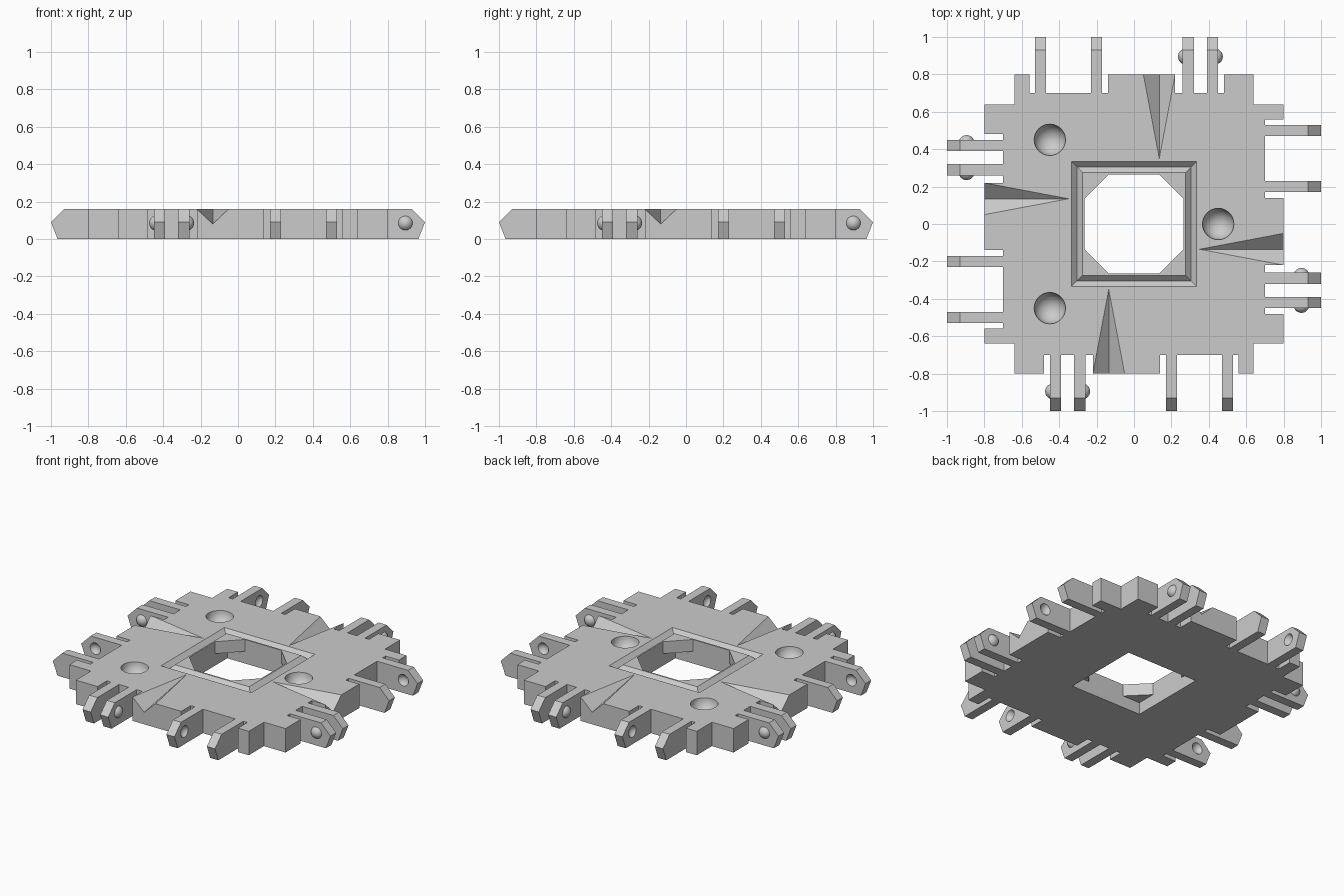
import bpy, bmesh
from math import pi
from mathutils import Matrix, Vector

if "Cube" in bpy.data.objects:
    bpy.data.objects.remove(bpy.data.objects["Cube"])

TOP, MID = 0.16, 0.08        # plate thickness and half height
HOLE, ARM_W = 0.265, 0.06    # half width of the opening, arm thickness

grey = bpy.data.materials.new("light_grey")
grey.use_nodes = True
colour = (0.6, 0.6, 0.6, 1)
grey.diffuse_color = colour
grey.node_tree.nodes["Principled BSDF"].inputs["Base Color"].default_value = colour


def add(name, bm):
    bmesh.ops.recalc_face_normals(bm, faces=bm.faces)
    mesh = bpy.data.meshes.new(name)
    bm.to_mesh(mesh)
    bm.free()
    mesh.materials.append(grey)
    obj = bpy.data.objects.new(name, mesh)
    bpy.context.collection.objects.link(obj)
    return obj


def prism(name, points, direction):
    """Extrude a closed 3D outline along a direction."""
    bm = bmesh.new()
    face = bm.faces.new([bm.verts.new(p) for p in points])
    out = bmesh.ops.extrude_face_region(bm, geom=[face])
    moved = [v for v in out["geom"] if isinstance(v, bmesh.types.BMVert)]
    bmesh.ops.translate(bm, verts=moved, vec=direction)
    return add(name, bm)


def hull(name, points):
    bm = bmesh.new()
    for p in points:
        bm.verts.new(p)
    bmesh.ops.convex_hull(bm, input=bm.verts)
    return add(name, bm)


def ball(name, radius, centre):
    bm = bmesh.new()
    bmesh.ops.create_uvsphere(bm, u_segments=32, v_segments=16, radius=radius,
                              matrix=Matrix.Translation(centre))
    return add(name, bm)


def activate(obj):
    bpy.ops.object.select_all(action='DESELECT')
    obj.select_set(True)
    bpy.context.view_layer.objects.active = obj


def cut(obj, cutter):
    cutter.hide_render = True
    mod = obj.modifiers.new("cut", 'BOOLEAN')
    mod.operation, mod.solver, mod.object = 'DIFFERENCE', 'EXACT', cutter
    activate(obj)
    bpy.ops.object.modifier_apply(modifier=mod.name)
    bpy.data.objects.remove(cutter)


def smooth(obj):
    activate(obj)
    bpy.ops.object.shade_smooth_by_angle(angle=pi / 6)


def turn(k):
    return Matrix.Rotation(k * pi / 2, 4, 'Z')


def repeat(obj):
    """Place copies of a front part on the other three sides."""
    for k in (1, 2, 3):
        copy = obj.copy()
        copy.matrix_world = turn(k) @ obj.matrix_world
        bpy.context.collection.objects.link(copy)


# Plate: one notched side, turned four times
side = [(-0.64, -0.64), (-0.64, -0.8), (-0.48, -0.8), (-0.48, -0.7), (-0.22, -0.7), (-0.22, -0.8),
        (0.14, -0.8), (0.14, -0.7), (0.56, -0.7), (0.56, -0.8), (0.64, -0.8)]
outline = [turn(k) @ Vector((x, y, 0)) for k in range(4) for x, y in side]
plate = prism("plate", outline, (0, 0, TOP))

# Square opening
square = [turn(k) @ Vector((HOLE, HOLE, -0.1)) for k in range(4)]
cut(plate, prism("opening_cutter", square, (0, 0, 1)))

# V groove framing the opening
bm = bmesh.new()
rings = [[bm.verts.new(turn(k) @ Vector((s, s, z))) for k in range(4)]
         for s, z in ((0.345, TOP + 0.01), (0.305, TOP - 0.03), (0.27, TOP + 0.005), (0.27, TOP + 0.01))]
for i in range(4):
    a, b = rings[i], rings[(i + 1) % 4]
    for k in range(4):
        n = (k + 1) % 4
        bm.faces.new((a[k], a[n], b[n], b[k]))
cut(plate, add("frame_groove_cutter", bm))

# Tapering V channels, one per side
tip = Vector((-0.135, -0.35, TOP))
ends = [tip + 1.1 * (Vector(p) - tip)
        for p in ((-0.22, -0.8, TOP), (-0.05, -0.8, TOP), (-0.135, -0.8, MID))]
lift = Vector((0, 0, 0.05))
wedge = [tip, tip + lift, *ends, ends[0] + lift, ends[1] + lift]
for k in range(4):
    cut(plate, hull("channel_cutter", [turn(k) @ p for p in wedge]))

# Round dimples
for x, y in ((-0.45, 0.45), (-0.45, -0.45), (0.45, 0)):
    cut(plate, ball("dimple_cutter", 0.084, (x, y, TOP)))
smooth(plate)

# Corner gussets in the upper half of the opening
leg = HOLE - 0.13
repeat(prism("corner_gusset", [(HOLE, HOLE, MID), (leg, HOLE, MID), (HOLE, leg, MID)],
             (0, 0, TOP - MID)))

# Hinge arms: two with studs on their outer faces, two with sockets on their inner faces
profile = [(-0.7, 0), (-0.965, 0), (-1, 0.09), (-0.93, TOP), (-0.7, TOP)]
for name, x, facing, has_stud in (("stud_arm_right", -0.42, -1, True), ("stud_arm_left", -0.29, 1, True),
                                  ("socket_arm_right", 0.2, 1, False), ("socket_arm_left", 0.5, -1, False)):
    arm = prism(name, [(x - ARM_W / 2, y, z) for y, z in profile], (ARM_W, 0, 0))
    inset = -0.017 if has_stud else 0.017
    knob = ball(name + "_knob", 0.042, (x + facing * (ARM_W / 2 + inset), -0.895, 0.085))
    if has_stud:
        smooth(knob)
        repeat(knob)
    else:
        cut(arm, knob)
        smooth(arm)
    repeat(arm)
